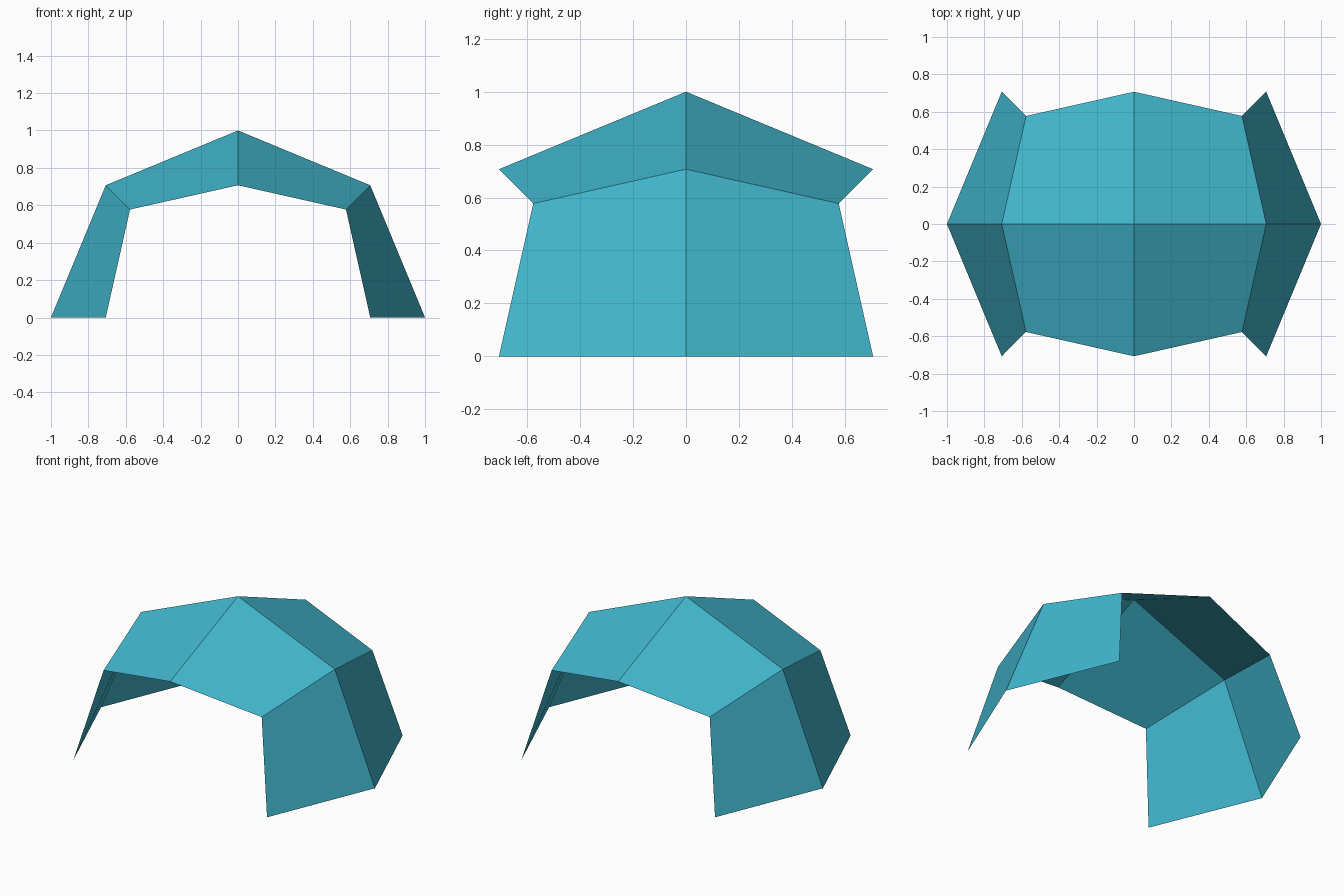
import bpy, bmesh

if "Cube" in bpy.data.objects:
    bpy.data.objects.remove(bpy.data.objects["Cube"])

# Single flat teal
teal = bpy.data.materials.new("teal")
teal.diffuse_color = (0.053, 0.47, 0.61, 1.0)
teal.use_nodes = True
teal.node_tree.nodes["Principled BSDF"].inputs["Base Color"].default_value = teal.diffuse_color

# Open arch: a cube cut 2x2 per side, keeping only the top and the upper half of the left and right sides
bm = bmesh.new()
bmesh.ops.create_cube(bm, size=2.0)
bmesh.ops.subdivide_edges(bm, edges=bm.edges[:], cuts=1, use_grid_fill=True)


def unwanted(face):
    c = face.calc_center_median()
    return c.z < 0 or abs(c.y) > 0.9


bmesh.ops.delete(bm, geom=[f for f in bm.faces if unwanted(f)], context='FACES')

# Project onto the unit sphere to round the arch
for v in bm.verts:
    v.co.normalize()

mesh = bpy.data.meshes.new("arched_shell")
bm.to_mesh(mesh)
bm.free()
mesh.materials.append(teal)
shell = bpy.data.objects.new("arched_shell", mesh)
bpy.context.collection.objects.link(shell)
